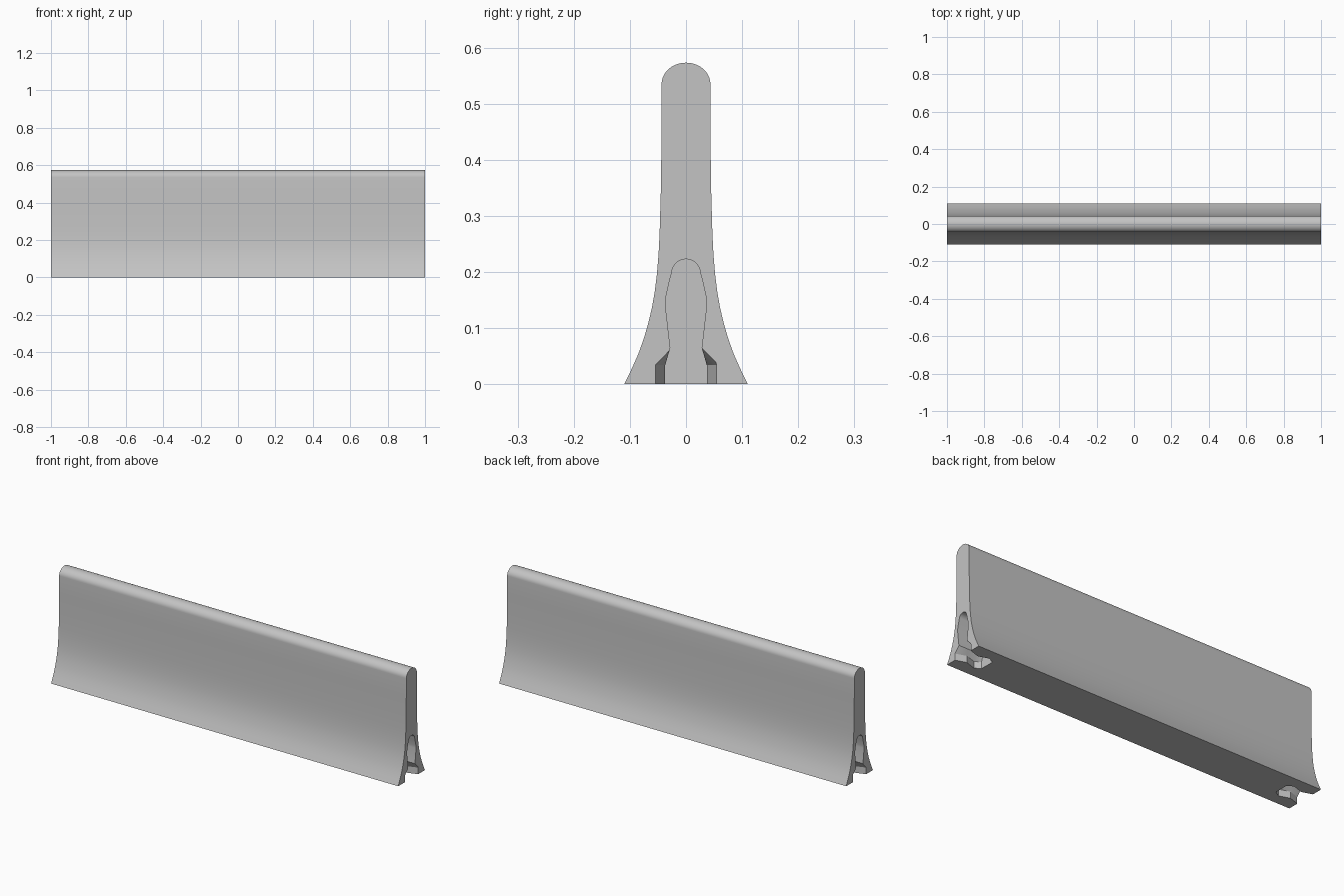
import bpy, bmesh
from math import sin, cos, pi, radians

if "Cube" in bpy.data.objects:
    bpy.data.objects.remove(bpy.data.objects["Cube"])

concrete = bpy.data.materials.new("concrete_grey")
concrete.use_nodes = True
colour = (0.55, 0.55, 0.55, 1)
concrete.diffuse_color = colour
concrete.node_tree.nodes["Principled BSDF"].inputs["Base Color"].default_value = colour


def arch(half, ry, z0, rz, n):
    """Mirror a right-hand (y, z) outline under an elliptical top."""
    top = [(ry * cos(pi * i / n), z0 + rz * sin(pi * i / n)) for i in range(n + 1)]
    return half + top + [(-y, z) for y, z in reversed(half)]


def loft(name, sections):
    """Skin a closed solid through (x, outline) sections."""
    bm = bmesh.new()
    rings = [[bm.verts.new((x, y, z)) for y, z in pts] for x, pts in sections]
    for a, b in zip(rings, rings[1:]):
        for i in range(len(a)):
            j = (i + 1) % len(a)
            bm.faces.new((a[i], a[j], b[j], b[i]))
    bm.faces.new(rings[0])
    bm.faces.new(rings[-1])
    bmesh.ops.recalc_face_normals(bm, faces=bm.faces)
    mesh = bpy.data.meshes.new(name)
    bm.to_mesh(mesh)
    bm.free()
    mesh.materials.append(concrete)
    obj = bpy.data.objects.new(name, mesh)
    bpy.context.collection.objects.link(obj)
    return obj


# Wall with flared foot and rounded top
flare = [(.11, 0), (.097, .027), (.085, .054), (.075, .082), (.067, .11), (.061, .135),
         (.056, .163), (.052, .195), (.049, .23), (.047, .27), (.045, .34), (.0435, .44)]
outline = arch(flare, .0435, .535, .038, 20)
wall = loft("barrier_wall", [(-1, outline), (1, outline)])


# Keyhole joint slot whose foot narrows and widens with depth
def slot_outline(w):
    half = [(w, -.02), (w, .034), (.028, .065), (.037, .142), (.036, .155), (.028, .19)]
    return arch(half, .0255, .198, .025, 12)


feet = [(-.01, .058), (.055, .037), (.11, .055), (.14, .037)]
for side, label in ((1, "left"), (-1, "right")):
    cutter = loft(label + "_slot_cutter",
                  [(side * (1 - d), slot_outline(w)) for d, w in feet])
    cutter.hide_render = True
    bpy.context.view_layer.objects.active = wall
    cut = wall.modifiers.new(label + "_slot", 'BOOLEAN')
    cut.operation = 'DIFFERENCE'
    cut.solver = 'EXACT'
    cut.object = cutter
    bpy.ops.object.modifier_apply(modifier=cut.name)
    bpy.data.objects.remove(cutter)

# Smooth curves, crisp corners
bpy.ops.object.select_all(action='DESELECT')
wall.select_set(True)
bpy.context.view_layer.objects.active = wall
bpy.ops.object.shade_smooth_by_angle(angle=radians(30))
